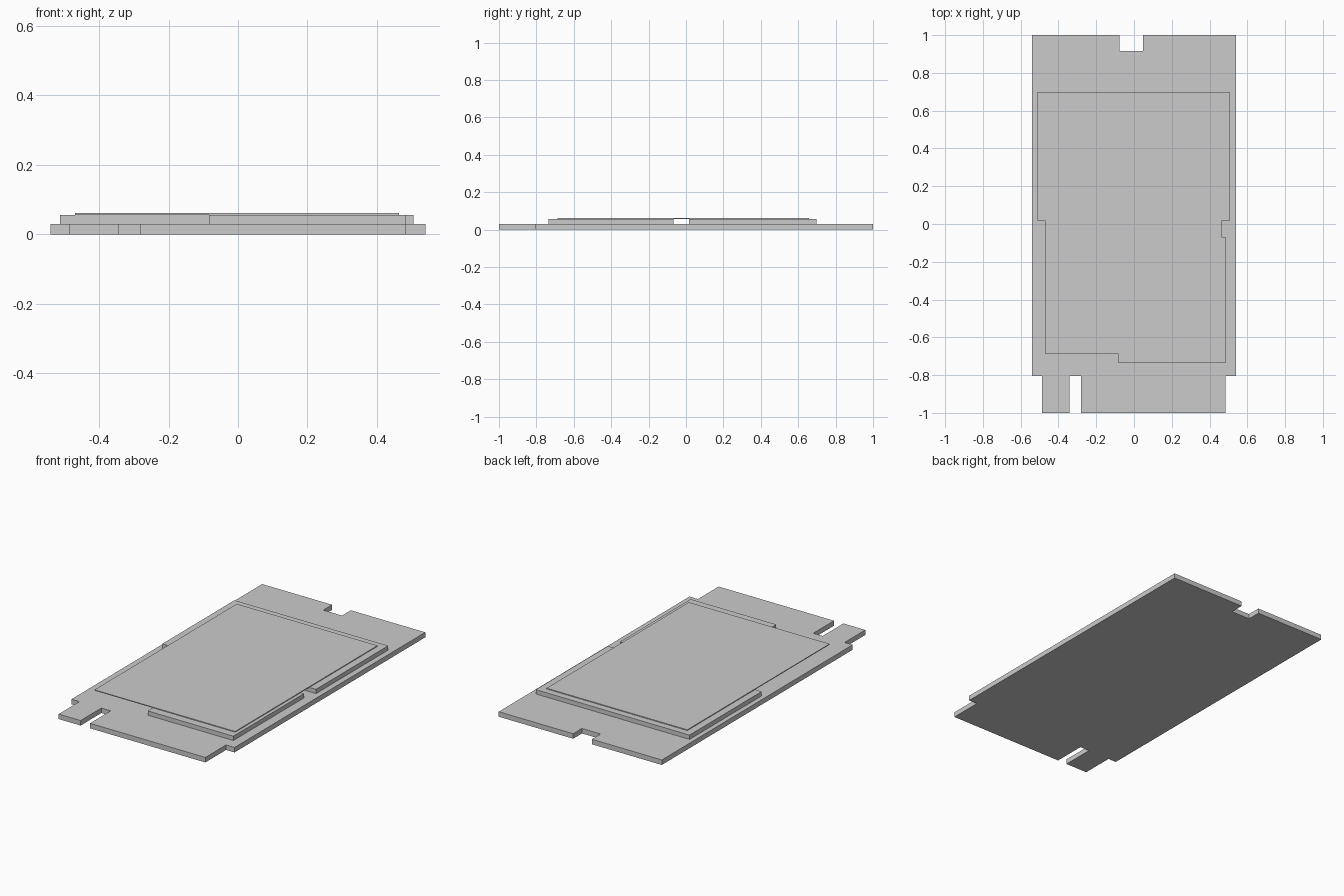
import bpy
import bmesh

if "Cube" in bpy.data.objects:
    bpy.data.objects.remove(bpy.data.objects["Cube"])


def slab(name, outline, z0, z1):
    """Extrude a flat outline from z0 to z1."""
    bm = bmesh.new()
    face = bm.faces.new([bm.verts.new((x, y, z0)) for x, y in outline])
    top = bmesh.ops.extrude_face_region(bm, geom=[face])
    verts = [g for g in top["geom"] if isinstance(g, bmesh.types.BMVert)]
    bmesh.ops.translate(bm, verts=verts, vec=(0, 0, z1 - z0))
    bmesh.ops.recalc_face_normals(bm, faces=bm.faces)
    mesh = bpy.data.meshes.new(name)
    bm.to_mesh(mesh)
    bm.free()
    obj = bpy.data.objects.new(name, mesh)
    bpy.context.collection.objects.link(obj)
    return obj


def rect(x0, x1, y0, y1):
    return [(x0, y0), (x1, y0), (x1, y1), (x0, y1)]


BOARD_TOP, CHIP_TOP, LABEL_TOP = 0.03, 0.056, 0.061

# Circuit board with keyed edge connector and mounting notch
slab("circuit_board", [
    (-0.54, -0.804), (-0.487, -0.804), (-0.487, -1), (-0.342, -1),
    (-0.342, -0.804), (-0.28, -0.804), (-0.28, -1), (0.484, -1),
    (0.484, -0.804), (0.54, -0.804), (0.54, 1), (0.047, 1),
    (0.047, 0.917), (-0.077, 0.917), (-0.077, 1), (-0.54, 1),
], 0, BOARD_TOP)

# Chips on the board
slab("large_chip", rect(-0.512, 0.506, 0.015, 0.698), BOARD_TOP, CHIP_TOP)
slab("small_chip", rect(-0.083, 0.484, -0.735, -0.068), BOARD_TOP, CHIP_TOP)

# Thin label bridging both chips
slab("label_sheet", rect(-0.469, 0.463, -0.688, 0.658), CHIP_TOP, LABEL_TOP)
